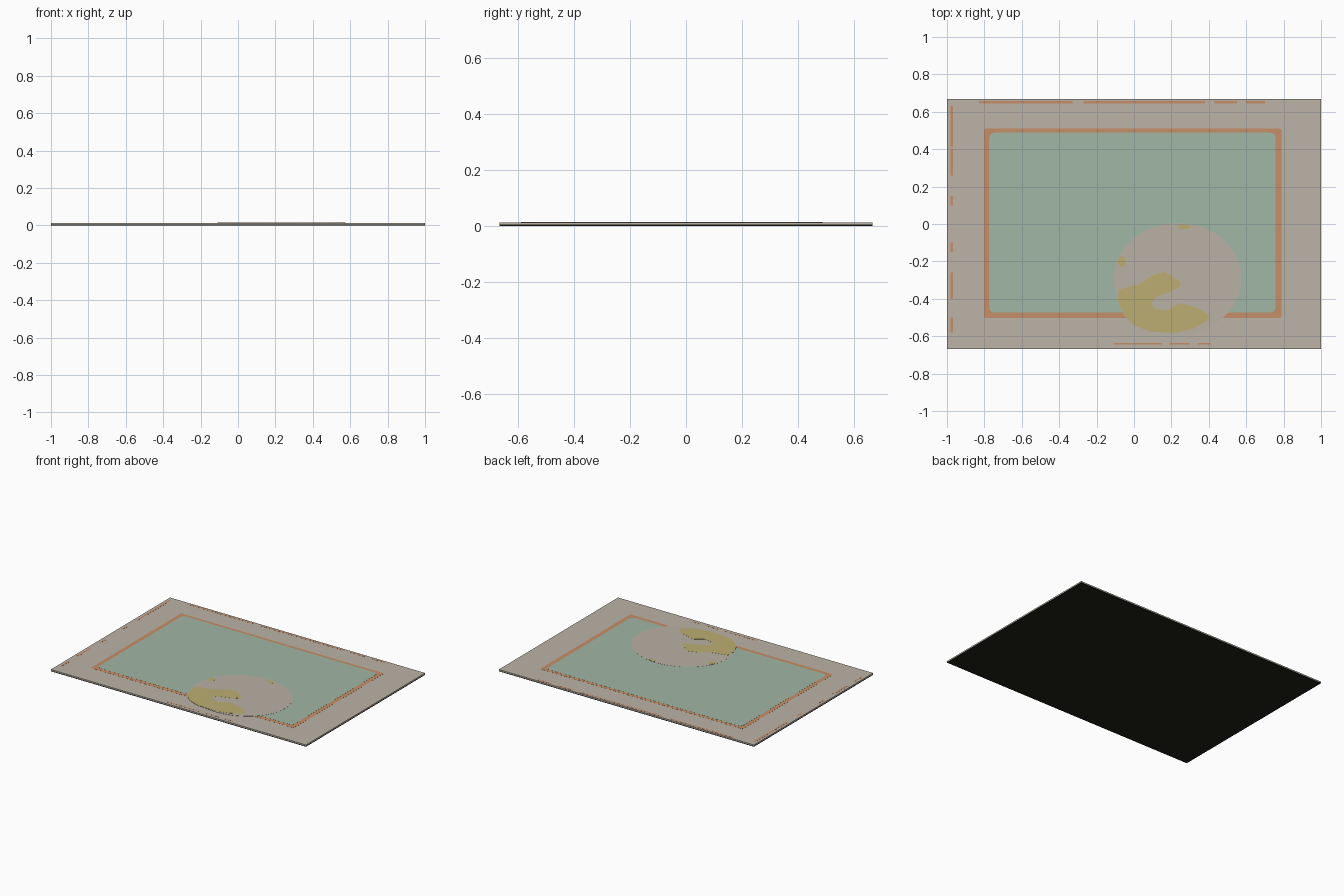
import bpy, bmesh, math

if "Cube" in bpy.data.objects:
    bpy.data.objects.remove(bpy.data.objects["Cube"])

def srgb(r, g, b):
    f = lambda c: (c / 255 / 12.92) if c < 11 else ((c / 255 + 0.055) / 1.055) ** 2.4
    return (f(r), f(g), f(b), 1)

def material(name, *rgb):
    m = bpy.data.materials.new(name)
    m.diffuse_color = srgb(*rgb)
    m.use_nodes = True
    m.node_tree.nodes["Principled BSDF"].inputs["Base Color"].default_value = m.diffuse_color
    return m

BEIGE = material("beige wool", 187, 179, 167)
BLACK = material("black backing", 32, 32, 24)
GREEN = material("sage green", 161, 183, 166)
ORANGE = material("rust orange", 198, 143, 104)
PINK = material("pale rose beige", 186, 177, 165)
YELLOW = material("mustard", 188, 174, 114)

def plate(name, pts, z0, z1, mat):
    """Extrude a flat outline from z0 to z1."""
    bm = bmesh.new()
    face = bm.faces.new([bm.verts.new((x, y, z0)) for x, y in pts])
    new = bmesh.ops.extrude_face_region(bm, geom=[face])["geom"]
    for v in new:
        if isinstance(v, bmesh.types.BMVert):
            v.co.z = z1
    bmesh.ops.recalc_face_normals(bm, faces=bm.faces)
    mesh = bpy.data.meshes.new(name)
    bm.to_mesh(mesh)
    bm.free()
    mesh.materials.append(mat)
    ob = bpy.data.objects.new(name, mesh)
    bpy.context.collection.objects.link(ob)
    return ob

def rect(x0, x1, y0, y1, r=0.0):
    """Rectangle outline, with optional rounded corners."""
    if r == 0:
        return [(x0, y0), (x1, y0), (x1, y1), (x0, y1)]
    pts = []
    for i, (cx, cy) in enumerate([(x1 - r, y1 - r), (x0 + r, y1 - r), (x0 + r, y0 + r), (x1 - r, y0 + r)]):
        for k in range(5):
            a = math.pi / 2 * (i + k / 4)
            pts.append((cx + r * math.cos(a), cy + r * math.sin(a)))
    return pts

def ellipse(cx, cy, rx, ry, n=48):
    return [(cx + rx * math.cos(2 * math.pi * i / n), cy + ry * math.sin(2 * math.pi * i / n)) for i in range(n)]

# rug body: dark backing and woven pile
plate("rug_backing", rect(-1, 1, -0.667, 0.667), 0.0, 0.005, BLACK)
plate("rug_pile", rect(-1, 1, -0.667, 0.667), 0.005, 0.013, BEIGE)

# painted pattern, thin plates in layers
T = 0.0128
plate("frame_band", rect(-0.803, 0.788, -0.502, 0.51, 0.01), T, 0.0135, ORANGE)
plate("green_field", rect(-0.774, 0.757, -0.474, 0.488, 0.03), T, 0.0140, GREEN)
plate("rose_disc", ellipse(0.233, -0.292, 0.342, 0.298), T, 0.0145, PINK)

# mustard crescent and small spots on the disc
crescent = [(-.083, -.35), (.03, -.323), (.094, -.275), (.163, -.254), (.243, -.307), (.249, -.334),
            (.2, -.361), (.12, -.388), (.094, -.42), (.104, -.452), (.18, -.463), (.233, -.425),
            (.297, -.436), (.35, -.455), (.396, -.484), (.4, -.51), (.32, -.559), (.22, -.582),
            (.08, -.575), (-.008, -.537), (-.056, -.484), (-.085, -.414)]
plate("mustard_crescent", crescent, T, 0.0150, YELLOW)
plate("mustard_spot_left", ellipse(-0.065, -0.2, 0.022, 0.028, 10), T, 0.0150, YELLOW)
plate("mustard_spot_top", ellipse(0.27, -0.015, 0.035, 0.014, 10), T, 0.0150, YELLOW)

# worn outer stitching: broken thin orange lines
for i, (x0, x1) in enumerate([(-0.83, -0.33), (-0.27, 0.38), (0.43, 0.55), (0.6, 0.7)]):
    plate(f"stitch_back_{i}", rect(x0, x1, 0.645, 0.657), T, 0.0135, ORANGE)
for i, (y0, y1) in enumerate([(0.41, 0.63), (0.26, 0.4), (0.1, 0.15), (-0.15, -0.1), (-0.4, -0.26), (-0.58, -0.5)]):
    plate(f"stitch_left_{i}", rect(-0.981, -0.968, y0, y1), T, 0.0135, ORANGE)
for i, (x0, x1) in enumerate([(-0.11, 0.15), (0.19, 0.3), (0.34, 0.41)]):
    plate(f"stitch_front_{i}", rect(x0, x1, -0.645, -0.637), T, 0.0135, ORANGE)
